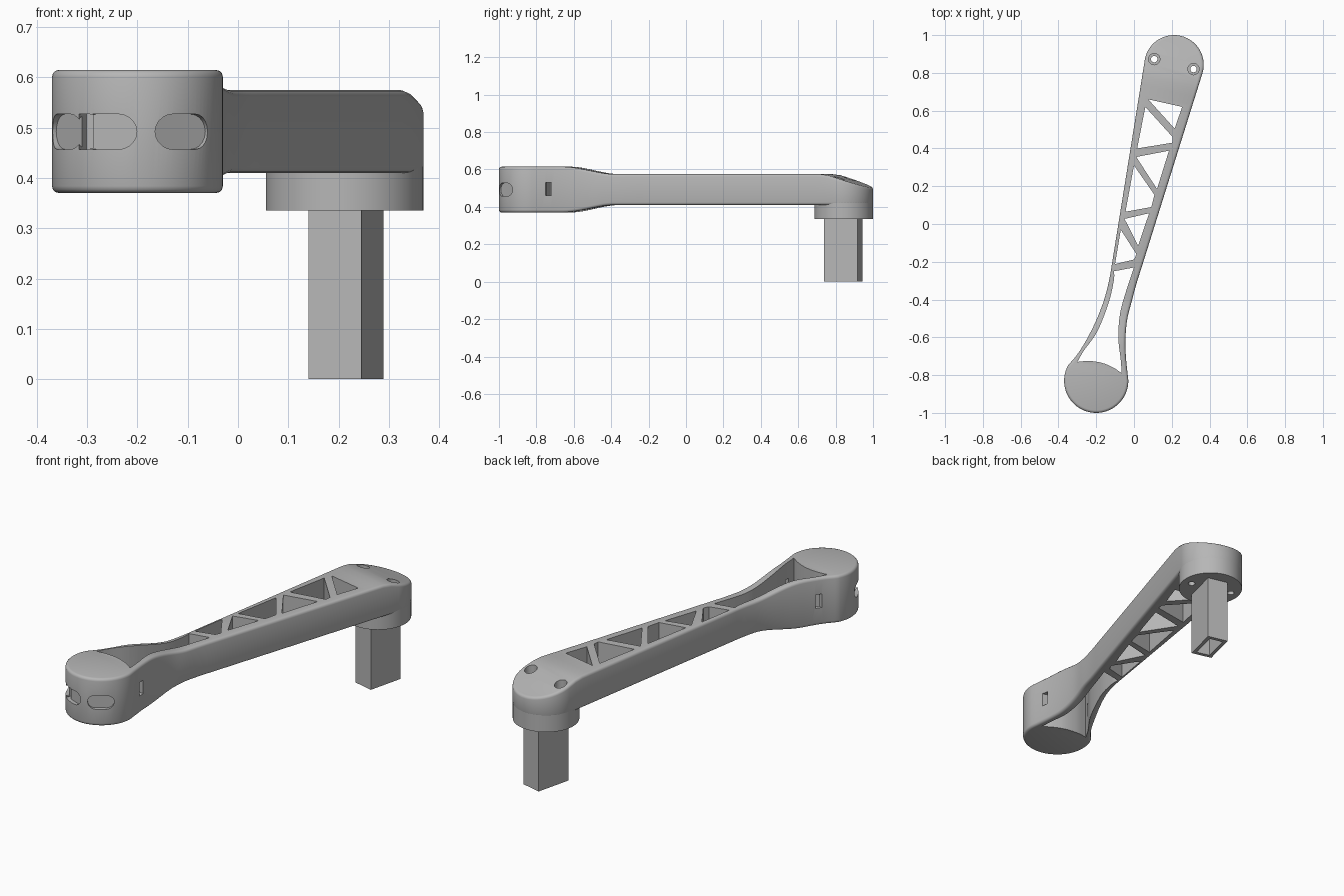
import bpy, bmesh, math
from mathutils import Vector, Matrix

if "Cube" in bpy.data.objects:
    bpy.data.objects.remove(bpy.data.objects["Cube"])

A = math.atan2(0.412, 1.673)                 # arm direction, measured from +y
AX = Vector((math.sin(A), math.cos(A)))
C1, R1 = Vector((-0.2, -0.83)), 0.17         # wide end
C2, R2 = Vector((0.212, 0.843)), 0.157       # narrow end

grey = bpy.data.materials.new("plain_grey")
grey.diffuse_color = (0.47, 0.47, 0.47, 1)
grey.use_nodes = True
grey.node_tree.nodes["Principled BSDF"].inputs["Base Color"].default_value = grey.diffuse_color


def finish(bm, name):
    bmesh.ops.recalc_face_normals(bm, faces=bm.faces)
    me = bpy.data.meshes.new(name)
    bm.to_mesh(me)
    bm.free()
    ob = bpy.data.objects.new(name, me)
    bpy.context.collection.objects.link(ob)
    me.materials.append(grey)
    return ob


def prism(name, pts, z0, z1, mat=Matrix()):
    bm = bmesh.new()
    lo = [bm.verts.new(mat @ Vector((x, y, z0))) for x, y in pts]
    hi = [bm.verts.new(mat @ Vector((x, y, z1))) for x, y in pts]
    bm.faces.new(lo)
    bm.faces.new(hi)
    n = len(pts)
    for i in range(n):
        j = (i + 1) % n
        bm.faces.new((lo[i], lo[j], hi[j], hi[i]))
    return finish(bm, name)


def rect(w, l):
    return [(-w / 2, -l / 2), (w / 2, -l / 2), (w / 2, l / 2), (-w / 2, l / 2)]


def circle(c, r, n=32):
    return [(c[0] + r * math.cos(2 * math.pi * i / n),
             c[1] + r * math.sin(2 * math.pi * i / n)) for i in range(n)]


def on_arc(c, r, deg):
    return c + r * Vector((math.cos(math.radians(deg)), math.sin(math.radians(deg))))


def smooth(pts, steps=5):
    """Catmull-Rom curve through the points."""
    p = [Vector(q) for q in pts]
    p = [2 * p[0] - p[1]] + p + [2 * p[-1] - p[-2]]
    out = []
    for i in range(1, len(p) - 2):
        a, b, c, d = p[i - 1:i + 3]
        for k in range(steps):
            t = k / steps
            out.append(0.5 * (2 * b + (c - a) * t + (2 * a - 5 * b + 4 * c - d) * t * t
                              + (3 * b - a - 3 * c + d) * t ** 3))
    return out + [p[-2]]


def cut(target, cutter):
    cutter.hide_render = True
    m = target.modifiers.new("cut", 'BOOLEAN')
    m.operation, m.solver, m.object = 'DIFFERENCE', 'EXACT', cutter
    bpy.context.view_layer.objects.active = target
    bpy.ops.object.modifier_apply(modifier=m.name)


def drop(cutter):
    bpy.data.objects.remove(cutter, do_unlink=True)


# Arm outline: matching left and right sides from wide end to narrow end
back = -90 - math.degrees(A)
front = 90 - math.degrees(A)
wide = [(i + 0.5) * 105 / 28.5 for i in range(29)]
tip = [93 * (1 - i / 25.5) for i in range(26)]
neck_l = [(-0.30, -0.69), (-0.25, -0.61), (-0.20, -0.51), (-0.158, -0.40), (-0.13, -0.29), (-0.115, -0.20)]
neck_r = [(-0.043, -0.70), (-0.045, -0.60), (-0.035, -0.50), (-0.012, -0.41), (0.012, -0.32), (0.045, -0.215)]


def side(sign, neck):
    a = [on_arc(C1, R1, back + sign * f) for f in wide]
    b = [on_arc(C2, R2, front - sign * f) for f in tip]
    n = smooth([a[-1]] + neck)
    return a[:-1] + n + [n[-1].lerp(b[0], k / 24) for k in range(1, 24)] + b


left, right = side(-1, neck_l), side(1, neck_r)
loop = left + right[::-1]
n = len(loop)


def heights(p):
    s = (p - C1).dot(AX)
    t = min(max((s - 0.20) / 0.28, 0), 1)
    t = t * t * (3 - 2 * t)
    return 0.37 + 0.04 * t, 0.615 - 0.04 * t - 0.3 * max(0, s - 1.65)


# Arm body: rounded rims stacked as rings around the outline
r = 0.014
steps = [math.radians(a) for a in (0, 30, 60, 90)]
prof = [(r * (1 - math.sin(a)), 0, r * (1 - math.cos(a))) for a in steps]
prof += [(i, 1, -h) for i, _, h in prof[::-1]]
bm = bmesh.new()
rings = []
for inset, top, dz in prof:
    ring = []
    for i, p in enumerate(loop):
        t = (loop[(i + 1) % n] - loop[i - 1]).normalized()
        q = p + Vector((t.y, -t.x)) * inset
        ring.append(bm.verts.new((q.x, q.y, heights(p)[top] + dz)))
    rings.append(ring)
for a, b in zip(rings, rings[1:]):
    for i in range(n):
        j = (i + 1) % n
        bm.faces.new((a[i], a[j], b[j], b[i]))
for ring in (rings[0], rings[-1]):
    for i in range(n // 2 - 1):
        bm.faces.new((ring[i], ring[i + 1], ring[n - 2 - i], ring[n - 1 - i]))
arm = finish(bm, "arm")

# Truss openings
openings = [
    [(0.075, 0.66), (0.255, 0.62), (0.215, 0.505)],
    [(0.06, 0.62), (0.017, 0.40), (0.202, 0.43), (0.205, 0.46)],
    [(0.012, 0.355), (0.185, 0.388), (0.122, 0.185)],
    [(0.0, 0.31), (-0.045, 0.065), (0.092, 0.09), (0.108, 0.155)],
    [(-0.05, 0.027), (0.08, 0.057), (0.022, -0.115)],
    [(-0.07, -0.03), (-0.1, -0.212), (0.0, -0.188), (0.013, -0.16)],
]
# Long opening in the neck
inner_l = smooth([(-0.105, -0.25), (-0.107, -0.30), (-0.135, -0.42), (-0.195, -0.57), (-0.265, -0.67), (-0.30, -0.73)])
inner_b = smooth([(-0.30, -0.73), (-0.24, -0.725), (-0.17, -0.735), (-0.11, -0.76), (-0.065, -0.79)])
inner_r = smooth([(-0.065, -0.79), (-0.07, -0.72), (-0.083, -0.60), (-0.073, -0.47), (-0.04, -0.35), (0.0, -0.23)])
openings.append(inner_l + inner_b[1:] + inner_r[1:])
for pts in openings:
    c = prism("opening_cutter", pts, 0.2, 0.8)
    cut(arm, c)
    drop(c)

# Strap slots through both neck walls
turn = Matrix.Rotation(-A, 4, 'Z')
c = prism("slot_cutter", rect(0.5, 0.03), 0.46, 0.53, Matrix.Translation((-0.18, -0.70, 0)) @ turn)
cut(arm, c)
drop(c)


# Rounded grooves around the wide end
def radial(deg):
    a = math.radians(deg)
    return Matrix(((-math.sin(a), 0, math.cos(a), C1.x), (math.cos(a), 0, math.sin(a), C1.y),
                   (0, 1, 0, 0.492), (0, 0, 0, 1)))


def stadium(length, h):
    e, k = (length - h) / 2, h / 2
    angs = [math.radians(-90 + 180 * i / 10) for i in range(11)]
    return ([(e + k * math.cos(a), k * math.sin(a)) for a in angs]
            + [(-e - k * math.cos(a), -k * math.sin(a)) for a in angs])


for deg in (-56.5, -112, -151):
    c = prism("groove_cutter", stadium(0.125, 0.07), 0.15, 0.25, radial(deg))
    cut(arm, c)
    drop(c)
c = prism("groove_end_cutter", [(x - 0.048, y) for x, y in rect(0.026, 0.07)], 0.12, 0.25, radial(-112))
cut(arm, c)
drop(c)

# Boss under the narrow end
boss = prism("end_boss", circle(C2, R2 - 0.0005, 64), 0.335, 0.45)

# Screw holes with wide recesses on top
for p in ((0.107, 0.873), (0.315, 0.82)):
    c = prism("screw_cutter", circle(p, 0.017), 0.2, 0.8)
    cut(arm, c)
    cut(boss, c)
    drop(c)
    c = prism("recess_cutter", circle(p, 0.03), 0.515, 0.8)
    cut(arm, c)
    drop(c)

# Hollow rectangular post
place = Matrix.Translation((0.215, 0.84, 0)) @ turn
post = prism("post", rect(0.108, 0.185), 0.0, 0.345, place)
c = prism("post_cutter", rect(0.07, 0.147), -0.1, 0.32, place)
cut(post, c)
drop(c)

# Smooth round walls, keep edges sharp
for ob in (arm, boss, post):
    bpy.ops.object.select_all(action='DESELECT')
    ob.select_set(True)
    bpy.context.view_layer.objects.active = ob
    bpy.ops.object.shade_smooth_by_angle(angle=math.radians(32))
